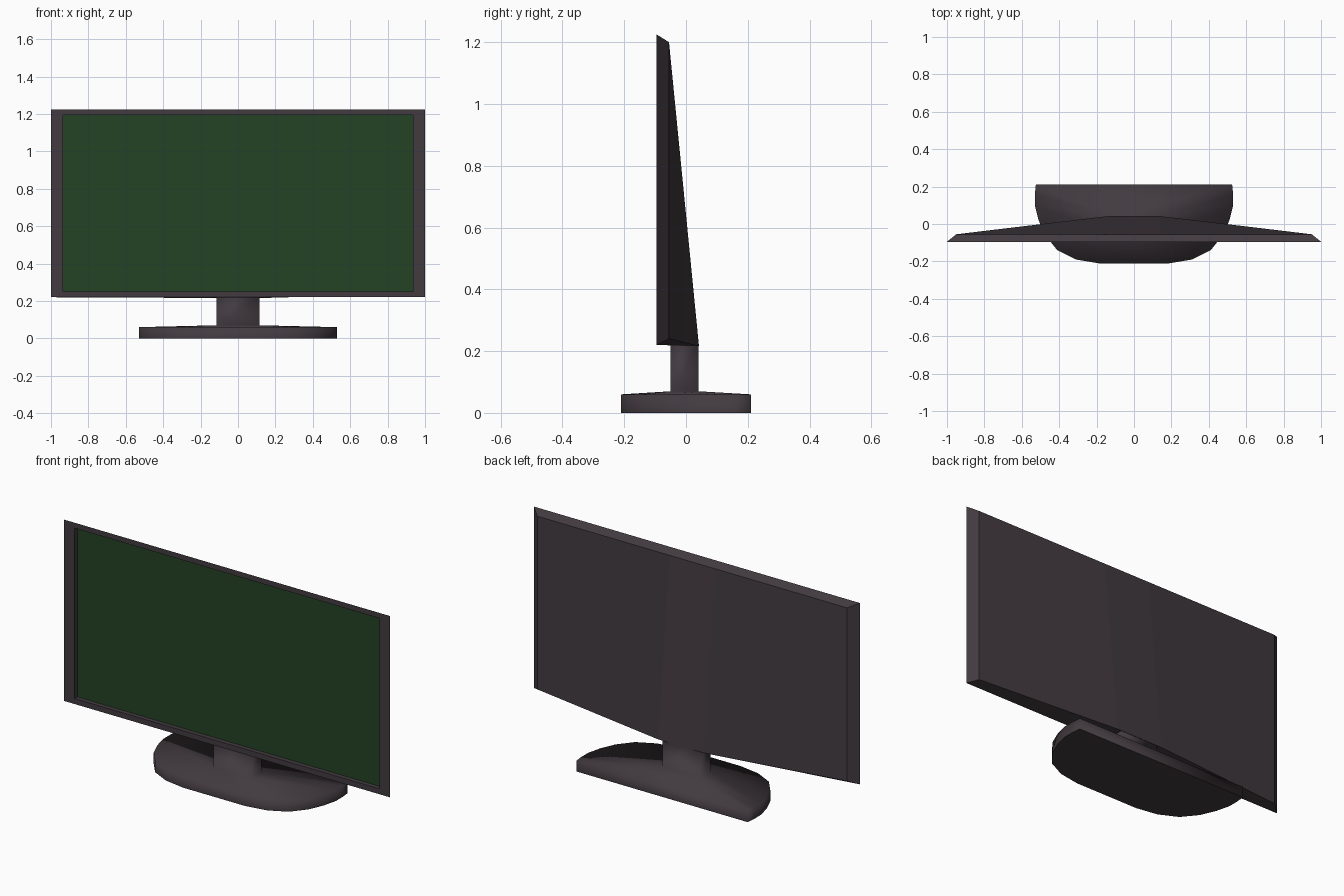
import bpy, bmesh

if "Cube" in bpy.data.objects:
    bpy.data.objects.remove(bpy.data.objects["Cube"])


def material(name, rgb):
    m = bpy.data.materials.new(name)
    m.diffuse_color = (*rgb, 1)
    m.use_nodes = True
    m.node_tree.nodes["Principled BSDF"].inputs["Base Color"].default_value = m.diffuse_color
    return m


casing = material("dark casing grey", (0.054, 0.042, 0.050))
green = material("screen green", (0.017, 0.055, 0.018))


def finish(bm, name, mats):
    bmesh.ops.recalc_face_normals(bm, faces=bm.faces)
    me = bpy.data.meshes.new(name)
    bm.to_mesh(me)
    bm.free()
    for m in mats:
        me.materials.append(m)
    ob = bpy.data.objects.new(name, me)
    bpy.context.collection.objects.link(ob)
    return ob


# Housing: nested 8-point rings from the sunken screen round to the back
MID = 0.14


def screen_ring(bm, half, y, z0, z1, y_mid=None, z_mid=None):
    ym = y if y_mid is None else y_mid
    zm = z0 if z_mid is None else z_mid
    pts = [(-half, y, z0), (-MID, ym, zm), (MID, ym, zm), (half, y, z0),
           (half, y, z1), (MID, y, z1), (-MID, y, z1), (-half, y, z1)]
    return [bm.verts.new(p) for p in pts]


bm = bmesh.new()
rings = [screen_ring(bm, 0.935, -0.07, 0.25, 1.195),
         screen_ring(bm, 0.935, -0.095, 0.25, 1.195),
         screen_ring(bm, 1.0, -0.095, 0.22, 1.225),
         screen_ring(bm, 0.95, -0.055, 0.24, 1.20, 0.042, 0.216)]
for a, b in zip(rings, rings[1:]):
    for i in range(8):
        j = (i + 1) % 8
        bm.faces.new((a[i], a[j], b[j], b[i]))
for ring, index in ((rings[0], 1), (rings[-1], 0)):
    for i in range(3):
        f = bm.faces.new((ring[i], ring[i + 1], ring[6 - i], ring[7 - i]))
        f.material_index = index
finish(bm, "screen_housing", [casing, green])

# Stand: flat-backed rounded foot whose top rises gently to a box neck
half = [(0.19, -0.21), (0.31, -0.19), (0.41, -0.14), (0.475, -0.06),
        (0.51, 0.02), (0.53, 0.10), (0.53, 0.16), (0.525, 0.21)]
outline = half + [(-x, y) for x, y in reversed(half)]
n = len(outline)
corners = [(0.115, -0.05), (0.115, 0.04), (-0.115, 0.04), (-0.115, -0.05)]

bm = bmesh.new()
low, rim = ([bm.verts.new((x, y, z)) for x, y in outline] for z in (0, 0.06))
neck0, neck1 = ([bm.verts.new((x, y, z)) for x, y in corners] for z in (0.07, 0.222))
for a, b in ((low, rim), (neck0, neck1)):
    for i in range(len(a)):
        j = (i + 1) % len(a)
        bm.faces.new((a[i], a[j], b[j], b[i]))
bottom = bm.faces.new(low)
top = bm.faces.new(neck1)

# top of the foot: fan each side of the outline to the nearest neck corner
SPLIT = 5
for side, front, back in ((rim[:8], neck0[0], neck0[1]),
                          (rim[:7:-1], neck0[3], neck0[2])):
    for i in range(7):
        bm.faces.new((side[i], side[i + 1], front if i < SPLIT else back))
    bm.faces.new((side[SPLIT], back, front))
bm.faces.new((rim[0], neck0[0], neck0[3], rim[n - 1]))
bm.faces.new((rim[7], rim[8], neck0[2], neck0[1]))
for f in bm.faces:
    f.smooth = f not in (bottom, top)
finish(bm, "stand", [casing])
